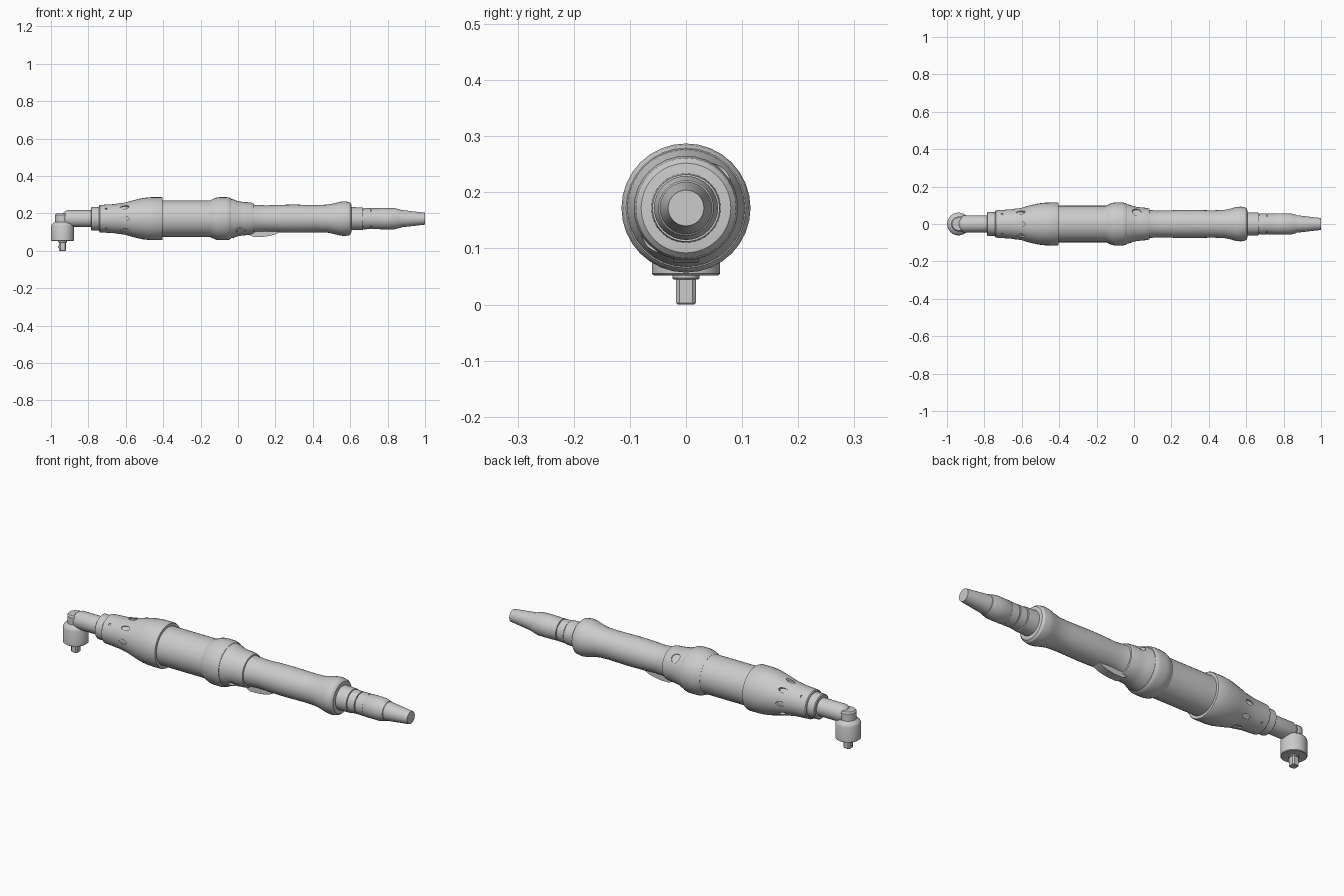
import bpy, bmesh
from math import sin, cos, pi, radians
from mathutils import Matrix, Vector

if "Cube" in bpy.data.objects:
    bpy.data.objects.remove(bpy.data.objects["Cube"])

AXIS_Z = 0.172
HEAD_X = -0.938


def finish(bm, name):
    bmesh.ops.recalc_face_normals(bm, faces=bm.faces)
    mesh = bpy.data.meshes.new(name)
    bm.to_mesh(mesh)
    bm.free()
    ob = bpy.data.objects.new(name, mesh)
    bpy.context.collection.objects.link(ob)
    return ob


def smooth(ob, angle=30):
    bpy.ops.object.select_all(action='DESELECT')
    ob.select_set(True)
    bpy.context.view_layer.objects.active = ob
    bpy.ops.object.shade_smooth_by_angle(angle=radians(angle))


def lathe(name, profile, place, n=32):
    """Closed solid of revolution; place(t, r, a) maps to space."""
    bm = bmesh.new()
    rings = [[bm.verts.new(place(t, r, 2 * pi * i / n)) for i in range(n)]
             for t, r in profile]
    for a, b in zip(rings, rings[1:]):
        for i in range(n):
            j = (i + 1) % n
            bm.faces.new((a[i], a[j], b[j], b[i]))
    bm.faces.new(rings[0])
    bm.faces.new(rings[-1])
    return finish(bm, name)


def along_x(t, r, a):
    return (t, r * sin(a), AXIS_Z + r * cos(a))


def along_z(t, r, a):
    return (HEAD_X + r * cos(a), r * sin(a), t)


def carve(ob, spots):
    """Cut radial elliptical recesses: (x, angle, floor radius, half length, half width)."""
    bm = bmesh.new()
    for x, a, floor, sx, sy in spots:
        m = (Matrix.Translation((x, 0, AXIS_Z)) @ Matrix.Rotation(a, 4, 'X')
             @ Matrix.Translation((0, 0, floor + 0.05))
             @ Matrix.Diagonal((sx, sy, 0.1, 1)))
        bmesh.ops.create_cone(bm, cap_ends=True, segments=16, radius1=1,
                              radius2=1, depth=1, matrix=m)
    cutter = finish(bm, ob.name + "_cutter")
    cutter.hide_render = True
    mod = ob.modifiers.new("recesses", 'BOOLEAN')
    mod.object, mod.operation, mod.solver = cutter, 'DIFFERENCE', 'EXACT'
    bpy.context.view_layer.objects.active = ob
    bpy.ops.object.modifier_apply(modifier=mod.name)
    bpy.data.objects.remove(cutter)


# Turned parts along the handle
turned = {
    "neck": [(-0.935, 0.030), (-0.925, 0.040), (-0.91, 0.0455), (-0.78, 0.0455)],
    "neck_collar": [(-0.787, 0.058), (-0.783, 0.063), (-0.735, 0.063)],
    "gear_housing": [(-0.743, 0.068), (-0.739, 0.073), (-0.66, 0.078), (-0.60, 0.088),
                     (-0.55, 0.101), (-0.51, 0.110), (-0.47, 0.1145), (-0.41, 0.115),
                     (-0.403, 0.112), (-0.403, 0.09)],
    "motor_barrel": [(-0.41, 0.098), (-0.14, 0.098)],
    "grip_sleeve": [(-0.148, 0.09), (-0.148, 0.0985), (-0.135, 0.105), (-0.118, 0.112),
                    (-0.10, 0.115), (-0.06, 0.115), (-0.045, 0.112), (-0.038, 0.107),
                    (-0.038, 0.09)],
    "valve_ring": [(-0.045, 0.106), (-0.025, 0.103), (0.0, 0.094), (0.025, 0.090),
                   (0.07, 0.086), (0.082, 0.082), (0.086, 0.07)],
    "handle": [(0.07, 0.080), (0.09, 0.074), (0.15, 0.071), (0.22, 0.074), (0.30, 0.075),
               (0.42, 0.073), (0.48, 0.075), (0.515, 0.082), (0.545, 0.090), (0.57, 0.093),
               (0.595, 0.089), (0.605, 0.080), (0.607, 0.06)],
    "tail_collar": [(0.60, 0.062), (0.667, 0.060), (0.667, 0.052), (0.671, 0.052),
                    (0.671, 0.057), (0.71, 0.056), (0.71, 0.05), (0.715, 0.05),
                    (0.715, 0.056), (0.757, 0.056), (0.757, 0.048)],
    "hose_nut": [(0.75, 0.052), (0.76, 0.057), (0.835, 0.057), (0.868, 0.049),
                 (0.871, 0.044)],
    "hose_tail": [(0.86, 0.047), (0.875, 0.046), (1.0, 0.032)],
}
parts = {name: lathe(name, p, along_x) for name, p in turned.items()}

# Exhaust vents and small screw holes round the taper, pin holes in the valve ring
carve(parts["gear_housing"],
      [(-0.607, i * pi / 4, 0.079, 0.025, 0.012) for i in range(8)]
      + [(-0.705, (i + 0.5) * pi / 2, 0.069, 0.006, 0.006) for i in range(4)])
carve(parts["valve_ring"],
      [(0.015, a, 0.083, 0.024, 0.024) for a in (-pi / 4, 3 * pi / 4)])

# Angle head, turned about the vertical drive axis
parts["angle_head"] = lathe("angle_head", [
    (0.052, 0.057), (0.055, 0.061), (0.132, 0.061), (0.142, 0.057), (0.150, 0.048),
    (0.155, 0.040), (0.192, 0.040), (0.200, 0.034)], along_z)
parts["drive_collar"] = lathe("drive_collar", [(0.045, 0.022), (0.047, 0.024), (0.06, 0.024)],
                              along_z)
for ob in parts.values():
    smooth(ob)

# Square drive with chamfered edges and a retaining pin
bm = bmesh.new()
bmesh.ops.create_cube(bm, size=1, matrix=Matrix.Translation((HEAD_X, 0, 0.027))
                      @ Matrix.Diagonal((0.036, 0.036, 0.054, 1)))
upright = [e for e in bm.edges if abs(e.verts[0].co.z - e.verts[1].co.z) > 0.01]
bmesh.ops.bevel(bm, geom=upright, offset=0.006, segments=1, affect='EDGES')
rim = [e for e in bm.edges if all(v.co.z < 0.001 for v in e.verts)]
bmesh.ops.bevel(bm, geom=rim, offset=0.003, segments=1, affect='EDGES')
finish(bm, "square_drive")

bm = bmesh.new()
bmesh.ops.create_uvsphere(bm, u_segments=12, v_segments=8, radius=0.006,
                          matrix=Matrix.Translation((HEAD_X - 0.018, 0, 0.022)))
smooth(finish(bm, "retaining_ball"), 60)

# Throttle lever under the handle
outline = [(0.06, 0.105), (0.065, 0.083), (0.085, 0.074), (0.13, 0.074), (0.17, 0.080),
           (0.20, 0.088), (0.225, 0.101), (0.21, 0.112)]
bm = bmesh.new()
face = bm.faces.new([bm.verts.new((x, -0.022, z)) for x, z in outline])
ext = bmesh.ops.extrude_face_region(bm, geom=[face])
bmesh.ops.translate(bm, vec=Vector((0, 0.044, 0)),
                    verts=[g for g in ext["geom"] if isinstance(g, bmesh.types.BMVert)])
smooth(finish(bm, "throttle_lever"))
